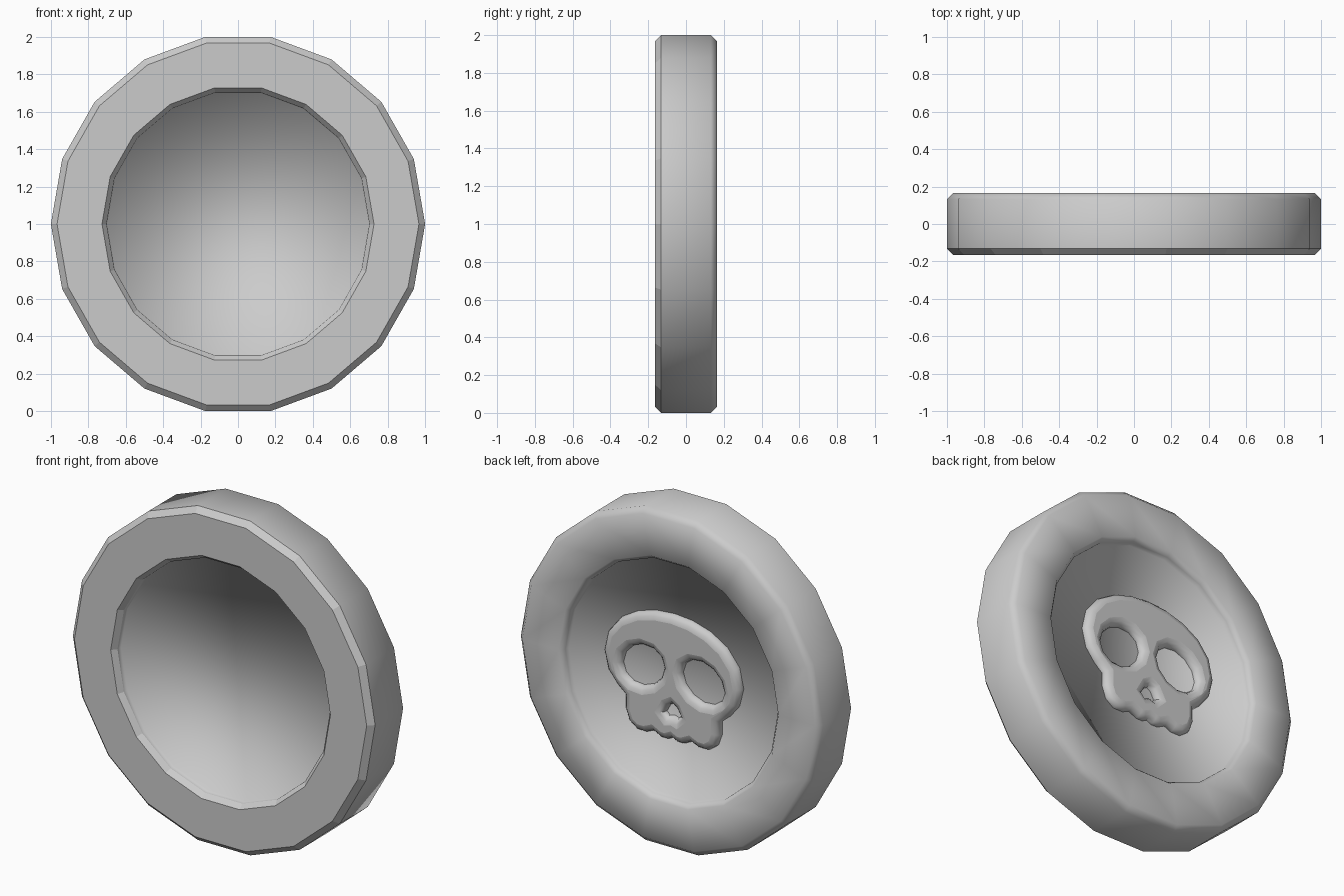
import bpy, bmesh, math

if "Cube" in bpy.data.objects:
    bpy.data.objects.remove(bpy.data.objects["Cube"])

SIDES = 18
Z_SCALE = 1 / math.sin(math.radians(80))   # flat top and bottom reach z = 0..2
FLOOR = 0.105


# Coin: 18-sided lathe with bevelled rim and a recess on both faces
def build_coin():
    half = [(0.70, FLOOR), (0.703, 0.135), (0.727, 0.165), (0.967, 0.165), (1.0, 0.132)]
    profile = [(r, -y) for r, y in half] + half[::-1]
    bm = bmesh.new()
    rings = []
    for r, y in profile:
        ring = []
        for i in range(SIDES):
            a = 2 * math.pi * i / SIDES
            ring.append(bm.verts.new((r * math.cos(a), y, 1 + r * Z_SCALE * math.sin(a))))
        rings.append(ring)
    for a, b in zip(rings, rings[1:]):
        for i in range(SIDES):
            j = (i + 1) % SIDES
            bm.faces.new((a[i], a[j], b[j], b[i]))
    bm.faces.new(rings[0])
    bm.faces.new(rings[-1])
    bmesh.ops.recalc_face_normals(bm, faces=bm.faces)
    # crisp front, soft back and rim
    for f in bm.faces:
        f.smooth = f.calc_center_median().y > -0.12
    for e in bm.edges:
        e.smooth = any(v.co.y > -0.12 for v in e.verts)
    mesh = bpy.data.meshes.new("coin")
    bm.to_mesh(mesh)
    bm.free()
    coin = bpy.data.objects.new("coin", mesh)
    bpy.context.collection.objects.link(coin)


def add_loop(curve, pts):
    s = curve.splines.new('POLY')
    s.points.add(len(pts) - 1)
    for p, (x, y) in zip(s.points, pts):
        p.co = (x, y, 0, 1)
    s.use_cyclic_u = True


def mirrored(half):
    return half + [(-x, y) for x, y in reversed(half) if x > 0]


# Skull relief on the back recess: filled outline with holes and rounded edges
def build_skull():
    curve = bpy.data.curves.new("skull_relief", 'CURVE')
    curve.dimensions = '2D'
    curve.fill_mode = 'BOTH'
    curve.bevel_depth = 0.045
    curve.offset = -0.045
    curve.bevel_resolution = 2
    outline = [(0, 0.39), (0.12, 0.38), (0.24, 0.345), (0.35, 0.28), (0.43, 0.18),
               (0.457, 0.06), (0.43, -0.05), (0.37, -0.125), (0.315, -0.17),
               (0.315, -0.25), (0.29, -0.32), (0.235, -0.36), (0.17, -0.36),
               (0.125, -0.34), (0.075, -0.365), (0.03, -0.365), (0, -0.35)]
    add_loop(curve, mirrored(outline))
    # eye sockets
    for side in (1, -1):
        eye = []
        for i in range(12):
            a = 2 * math.pi * i / 12
            x, y = 0.14 * math.cos(a), 0.122 * math.sin(a)
            eye.append((side * (0.198 + x), 0.035 + y - 0.15 * x))
        add_loop(curve, eye)
    # nose
    add_loop(curve, mirrored([(0, -0.145), (0.025, -0.16), (0.05, -0.205),
                              (0.03, -0.225), (0, -0.215)]))
    skull = bpy.data.objects.new("skull_relief", curve)
    bpy.context.collection.objects.link(skull)
    skull.location = (0, FLOOR - 0.003, 1)
    skull.rotation_euler = (math.pi / 2, 0, 0)
    bpy.context.view_layer.objects.active = skull
    skull.select_set(True)
    bpy.ops.object.convert(target='MESH')
    bpy.ops.object.shade_smooth_by_angle(angle=math.radians(50))


build_coin()
build_skull()
